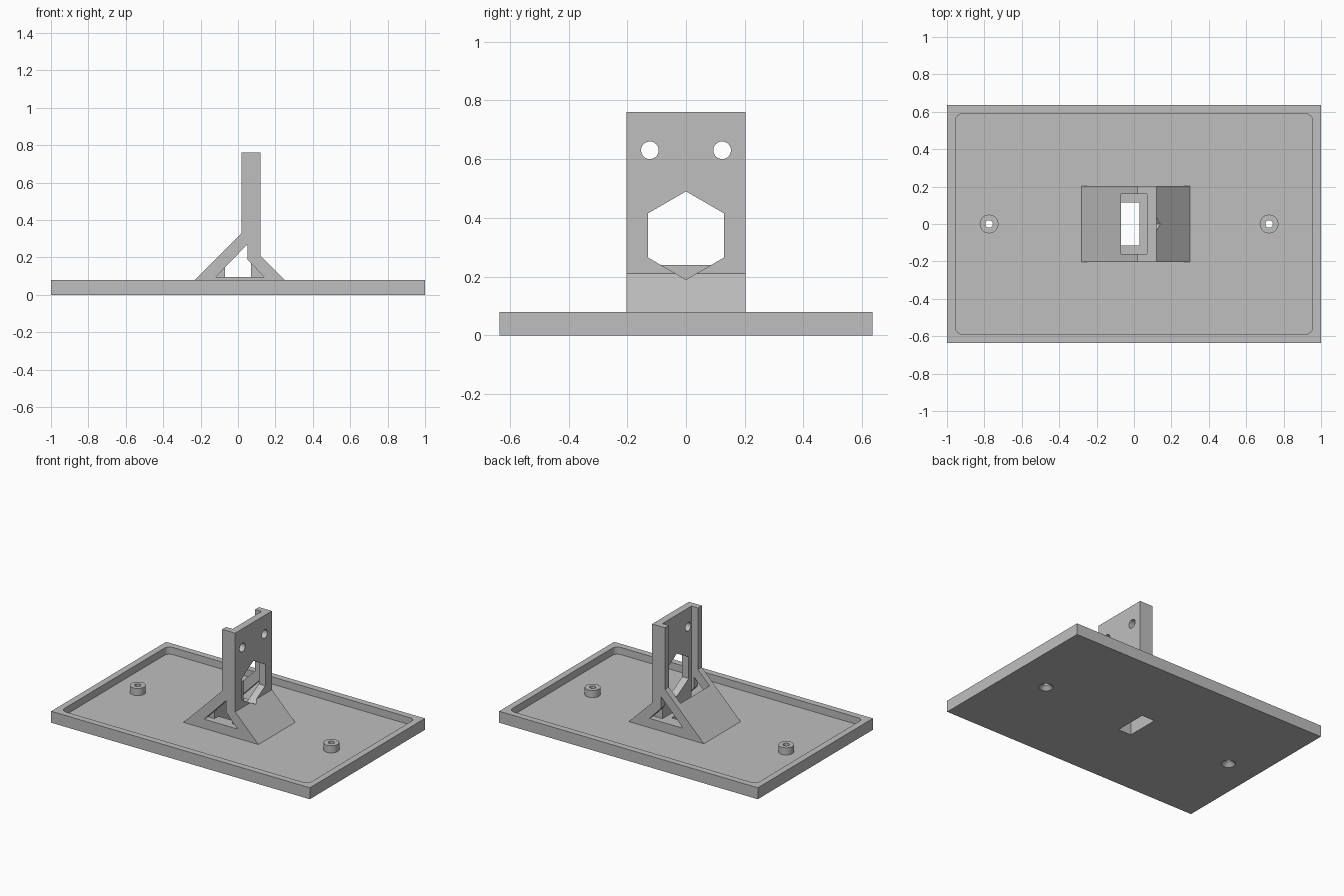
import bpy, bmesh, math
from mathutils import Matrix, Vector

cube = bpy.data.objects.get("Cube")
if cube:
    bpy.data.objects.remove(cube, do_unlink=True)

GREY = (0.52, 0.52, 0.52, 1)
mat = bpy.data.materials.new("matte grey")
mat.use_nodes = True
mat.diffuse_color = GREY
mat.node_tree.nodes["Principled BSDF"].inputs["Base Color"].default_value = GREY


def finish(name, bm):
    bmesh.ops.recalc_face_normals(bm, faces=bm.faces)
    me = bpy.data.meshes.new(name)
    bm.to_mesh(me)
    bm.free()
    me.materials.append(mat)
    ob = bpy.data.objects.new(name, me)
    bpy.context.collection.objects.link(ob)
    return ob


def box(name, x0, x1, y0, y1, z0, z1, round_corners=0):
    bm = bmesh.new()
    bmesh.ops.create_cube(bm, size=1)
    for v in bm.verts:
        v.co = Vector((x1 if v.co.x > 0 else x0, y1 if v.co.y > 0 else y0,
                       z1 if v.co.z > 0 else z0))
    if round_corners:
        upright = [e for e in bm.edges
                   if abs(e.verts[0].co.z - e.verts[1].co.z) > 0.01]
        bmesh.ops.bevel(bm, geom=upright, offset=round_corners, segments=6,
                        profile=0.5, affect='EDGES')
    return finish(name, bm)


def prism(name, profile, y0, y1):
    """Extrude an (x, z) outline along y."""
    bm = bmesh.new()
    face = bm.faces.new([bm.verts.new((x, y0, z)) for x, z in profile])
    new = bmesh.ops.extrude_face_region(bm, geom=[face])["geom"]
    bmesh.ops.translate(bm, vec=(0, y1 - y0, 0),
                        verts=[v for v in new if isinstance(v, bmesh.types.BMVert)])
    return finish(name, bm)


def cylinder(name, centre, r0, r1, depth, sides=32, along_x=False):
    bm = bmesh.new()
    m = Matrix.Translation(centre)
    if along_x:
        m = m @ Matrix.Rotation(math.pi / 2, 4, 'Y')
        m = m @ Matrix.Rotation(math.pi / 2, 4, 'Z')
    bmesh.ops.create_cone(bm, cap_ends=True, segments=sides, radius1=r0,
                          radius2=r1, depth=depth, matrix=m)
    return finish(name, bm)


def combine(target, others, operation='DIFFERENCE'):
    for other in others:
        mod = target.modifiers.new("combine", 'BOOLEAN')
        mod.operation, mod.solver, mod.object = operation, 'EXACT', other
        bpy.context.view_layer.objects.active = target
        bpy.ops.object.modifier_apply(modifier=mod.name)
        bpy.data.objects.remove(other, do_unlink=True)


FLOOR, RIM = 0.03, 0.08
LEDGE = 0.095

# Shallow tray
tray = box("tray", -1, 1, -0.635, 0.635, 0, RIM)
combine(tray, [box("recess", -0.955, 0.955, -0.59, 0.59, FLOOR, 0.2, 0.04)])

# Screw bosses with countersinks underneath
for x in (-0.775, 0.722):
    combine(tray, [cylinder("boss", (x, 0, 0.05), 0.05, 0.05, 0.06)], 'UNION')
    combine(tray, [cylinder("bore", (x, 0, 0.05), 0.02, 0.02, 0.2),
                   cylinder("countersink", (x, 0, 0.01), 0.055, 0.015, 0.04)])

# Upright bracket with sloping feet
bracket = prism("bracket", [(-0.28, FLOOR), (0.30, FLOOR), (0.12, 0.21),
                            (0.12, 0.76), (0.02, 0.76), (0.02, 0.33)], -0.203, 0.203)

# Channel down the bracket, side windows, hexagonal opening and screw holes
combine(bracket, [box("channel", -0.07, 0.07, -0.16, 0.16, LEDGE, 0.9)])
window = [(-0.12, LEDGE), (0.14, LEDGE), (0.05, 0.19), (0.05, 0.27)]
combine(bracket, [prism("window", window, s * 0.159, s * 0.3) for s in (-1, 1)])
combine(bracket, [cylinder("hexagon", (0.11, 0, 0.34), 0.15, 0.15, 0.1, 6, True)])
combine(bracket, [cylinder("screw_hole", (0.1, y, 0.63), 0.03, 0.03, 0.2, 32, True)
                  for y in (-0.123, 0.123)])

# Cable slot through the base
for part in (bracket, tray):
    combine(part, [box("slot", -0.07, 0.03, -0.115, 0.115, -0.1, 0.12)])

# Smooth the round bores, keep the edges crisp
for part in (bracket, tray):
    bpy.ops.object.select_all(action='DESELECT')
    part.select_set(True)
    bpy.context.view_layer.objects.active = part
    bpy.ops.object.shade_smooth_by_angle(angle=math.radians(25))
